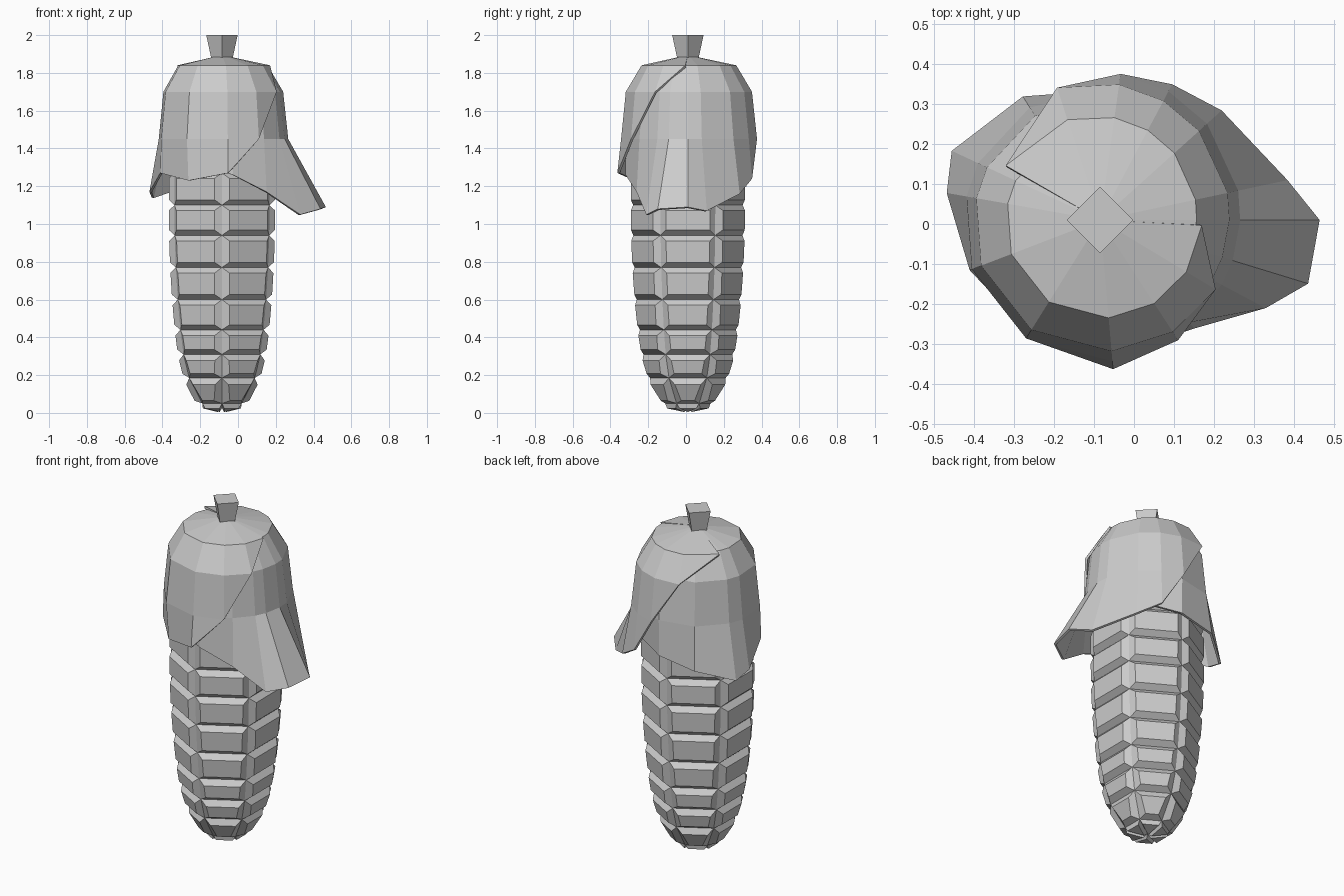
import bpy, bmesh
from math import sin, cos, radians

if "Cube" in bpy.data.objects:
    bpy.data.objects.remove(bpy.data.objects["Cube"])

CX, CY = -0.085, 0.01


def polar(az, r, z):
    a = radians(az)
    return (CX + r * cos(a), CY + r * sin(a), z)


def finish(bm, name):
    bmesh.ops.recalc_face_normals(bm, faces=bm.faces)
    me = bpy.data.meshes.new(name)
    bm.to_mesh(me)
    bm.free()
    ob = bpy.data.objects.new(name, me)
    bpy.context.collection.objects.link(ob)
    return ob


# Cob: six-sided stack of rings, every face raised into a kernel
def make_cob():
    rings = [(0.12, 0.05), (0.20, 0.185), (0.235, 0.31), (0.254, 0.44), (0.27, 0.60),
             (0.282, 0.77), (0.289, 0.94), (0.29, 1.10), (0.29, 1.27), (0.28, 1.43)]
    bm = bmesh.new()
    loops = [[bm.verts.new(polar(-90 + 60 * i, r, z)) for i in range(6)] for r, z in rings]
    tip = bm.verts.new((CX, CY, 0.025))
    quads, tris = [], []
    for i in range(6):
        j = (i + 1) % 6
        tris.append(bm.faces.new((tip, loops[0][j], loops[0][i])))
        for a, b in zip(loops, loops[1:]):
            quads.append(bm.faces.new((a[i], a[j], b[j], b[i])))
    bm.faces.new(loops[-1])
    bmesh.ops.recalc_face_normals(bm, faces=bm.faces)
    bmesh.ops.inset_individual(bm, faces=quads, thickness=0.04, depth=0.03)
    bmesh.ops.inset_individual(bm, faces=tris, thickness=0.018, depth=0.025)
    return finish(bm, "cob")


# Husk leaf: spiral sheet hanging from the crown; its last edge is cut diagonally
# rows: (z, base radius, growth, azimuth limit); hem: (azimuth, radius, z)
def make_leaf(name, rows, hem, upper):
    bm = bmesh.new()
    start, end = hem[0][0], upper[-1]
    cols = list(hem) + [(az, hem[-1][1], hem[-1][2]) for az in upper]
    grid = []
    for az, r_hem, z_hem in cols:
        col = []
        for z, base, grow, limit in rows:
            a = min(az, limit)
            col.append(bm.verts.new(polar(a, base + grow * (a - start) / (end - start), z)))
        col.append(bm.verts.new(polar(min(az, hem[-1][0]), r_hem, z_hem)))
        grid.append(col)
    for a, b in zip(grid, grid[1:]):
        for k in range(len(rows)):
            bm.faces.new((a[k], a[k + 1], b[k + 1], b[k]))
    bmesh.ops.remove_doubles(bm, verts=bm.verts, dist=0.0005)
    bmesh.ops.recalc_face_normals(bm, faces=bm.faces)
    if sum(f.normal.z * f.calc_area() for f in bm.faces) < 0:
        bmesh.ops.reverse_faces(bm, faces=bm.faces)
    me = bpy.data.meshes.new(name)
    bm.to_mesh(me)
    bm.free()
    ob = bpy.data.objects.new(name, me)
    bpy.context.collection.objects.link(ob)
    mod = ob.modifiers.new("thickness", 'SOLIDIFY')
    mod.thickness = 0.013
    mod.offset = -1
    return ob


make_cob()

make_leaf("left_husk_leaf",
          [(1.89, 0.02, 0.0, 357), (1.84, 0.222, 0.033, 357),
           (1.70, 0.297, 0.045, 329), (1.45, 0.322, 0.045, 303)],
          [(50, 0.315, 1.27), (85, 0.325, 1.24), (122, 0.365, 1.20), (155, 0.41, 1.14),
           (170, 0.39, 1.17), (201, 0.35, 1.27), (238, 0.335, 1.23), (275, 0.375, 1.27)],
          [303, 329, 357])

make_leaf("right_husk_leaf",
          [(1.89, 0.02, 0.0, 150), (1.84, 0.218, 0.055, 150),
           (1.70, 0.298, 0.06, 108), (1.45, 0.325, 0.06, 82)],
          [(-115, 0.315, 1.32), (-80, 0.335, 1.26), (-49, 0.36, 1.17), (-28, 0.47, 1.05),
           (-17, 0.545, 1.08), (0, 0.55, 1.09), (12, 0.48, 1.07), (42, 0.41, 1.16),
           (62, 0.385, 1.24)],
          [82, 108, 150])

# Stem: square peg flaring to the top
bpy.ops.mesh.primitive_cone_add(vertices=4, radius1=0.055, radius2=0.083, depth=0.13,
                                location=(CX, CY, 1.935))
bpy.context.object.name = "stem"
